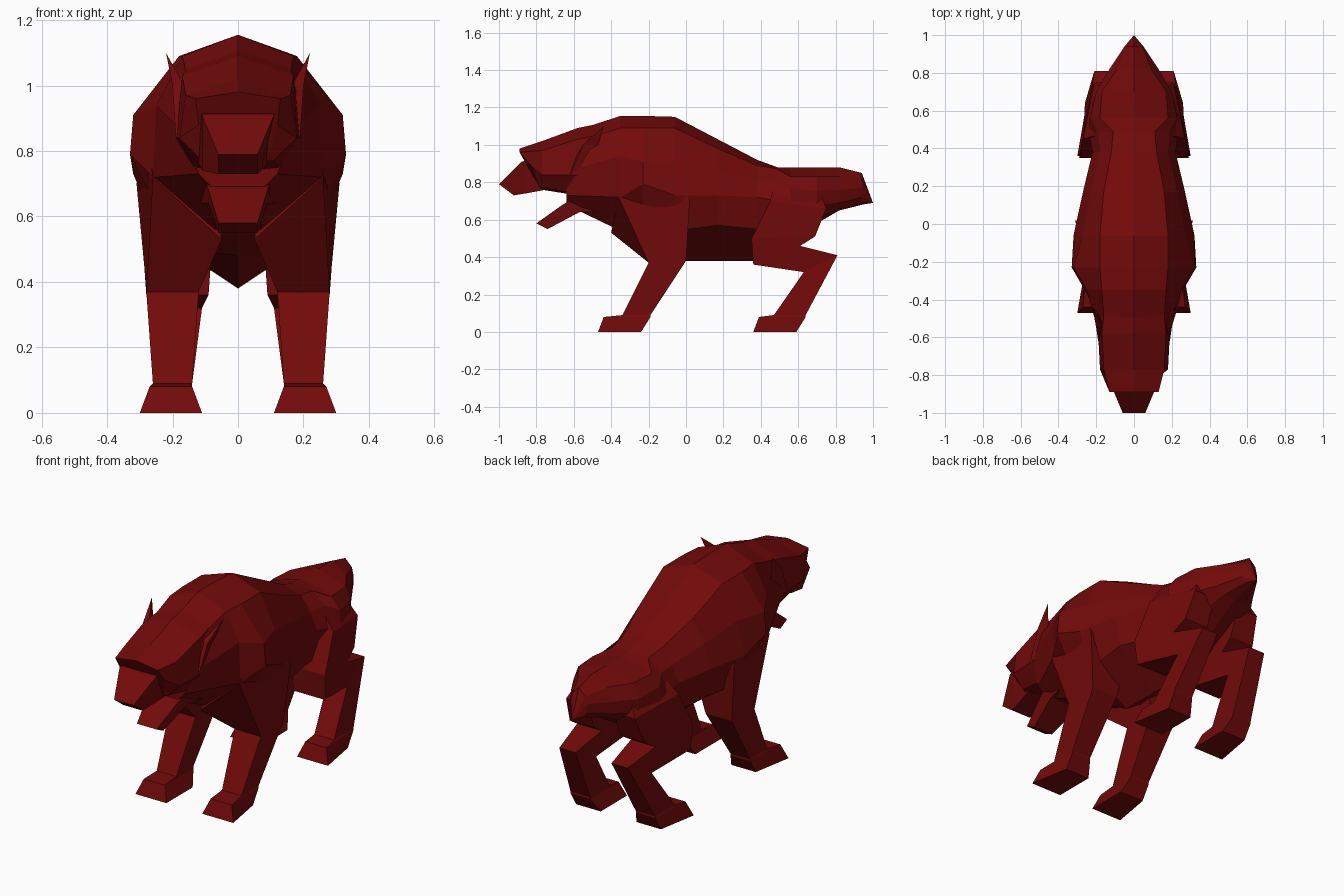
import bpy
import bmesh
from mathutils import Vector

default_cube = bpy.data.objects.get("Cube")
if default_cube:
    bpy.data.objects.remove(default_cube, do_unlink=True)

UNIT = 0.01  # all measurements below are in hundredths

red_hide = bpy.data.materials.new("dark_red_hide")
red_hide.use_nodes = True
red_hide.diffuse_color = (0.17, 0.003, 0.003, 1)
principled = red_hide.node_tree.nodes["Principled BSDF"]
principled.inputs["Base Color"].default_value = red_hide.diffuse_color
principled.inputs["Roughness"].default_value = 0.9


def loft(name, rings, mirrored=False):
    """Skin a run of equal closed rings, cap both ends, shade flat."""
    bm = bmesh.new()
    loops = [[bm.verts.new(Vector(point) * UNIT) for point in ring] for ring in rings]
    for first, second in zip(loops, loops[1:]):
        for i in range(len(first)):
            # index i - 1 wraps around, which closes the ring
            bm.faces.new((first[i - 1], first[i], second[i], second[i - 1]))
    bm.faces.new(loops[0])
    bm.faces.new(loops[-1])
    bmesh.ops.remove_doubles(bm, verts=bm.verts, dist=UNIT * UNIT)
    bmesh.ops.recalc_face_normals(bm, faces=bm.faces)
    mesh = bpy.data.meshes.new(name)
    bm.to_mesh(mesh)
    bm.free()
    mesh.materials.append(red_hide)
    part = bpy.data.objects.new(name, mesh)
    bpy.context.collection.objects.link(part)
    if mirrored:
        part.modifiers.new("other_side", "MIRROR").use_axis[0] = True
    return part


def mirrored_ring(half):
    """Close a half ring that runs from top to bottom on the left side."""
    return half + [(-x, y, z) for x, y, z in reversed(half)]


def upright(y, top, bottom, *side):
    """Symmetric ring standing at one y, with its ridge and keel heights."""
    return mirrored_ring([(0, y, top)] + [(x, y, z) for x, z in side] + [(0, y, bottom)])


def slab(front, back, inner, outer, back_outer=None):
    """Four-cornered limb ring from two side-on points and an x range."""
    rear = outer if back_outer is None else back_outer
    return [(inner, *front), (outer, *front), (rear, *back), (inner, *back)]


def foot(toe, ankle_front, ankle_back, heel):
    """Ankle, top of the paw and sole flared towards the toes."""
    return [
        slab((ankle_front, 9), (ankle_back, 9), 14, 26),
        slab((toe + 3, 8), (ankle_back, 8), 14, 27, 26),
        slab((toe, 0), (heel, 0), 11, 30, 26),
    ]


# Torso, from the neck to the pointed tail
loft("torso", [
    upright(-64, 106, 68, (15, 100), (17, 86), (12, 73), (7, 68)),
    upright(-35, 115.5, 54, (17, 109), (25, 94), (26, 72), (7, 54)),
    upright(-23, 115.5, 48, (18, 109), (32, 91), (33, 79), (18, 50)),
    upright(-6, 115, 38, (18, 109), (27, 91), (32, 73), (24, 54)),
    upright(17, 103, 38, (16, 98), (23, 86), (27, 73), (24, 57)),
    upright(38, 92, 38, (12, 89), (18, 81), (22, 72), (19, 55)),
    upright(49, 88, 44, (11, 87), (19, 81), (24, 70), (16, 52)),
    upright(56, 88, 50, (18, 83), (23, 77), (24, 68), (14, 54)),
    upright(70, 88, 58, (17, 83), (20, 75), (20, 67), (11, 60)),
    upright(82, 88, 65, (9, 83), (13, 76), (12, 69), (7, 66)),
    upright(94, 85, 68, (4, 81), (5, 77), (5, 72), (3, 69)),
    [(0, 100, 69)] * len(upright(0, 0, 0, *[(0, 0)] * 4)),
])

# Head with a heavy brow
loft("head", [
    upright(-38, 113, 70, (15, 107), (18, 86), (12, 72)),
    upright(-58, 109, 73, (17, 103), (19, 84), (13, 74)),
    upright(-77, 102, 76, (16, 97), (18, 84), (11, 77)),
    mirrored_ring([(0, -89, 98), (13, -89, 96), (12, -82, 88), (9, -78, 77), (0, -78, 76)]),
])

# Sloping muzzle, its root set inside the head
loft("muzzle", [
    slab((-75, 94), (-75, 76), -12, 12, 9),
    slab((-88, 91), (-86, 74), -11, 11, 7),
    slab((-100, 79), (-92, 73), -6, 6),
])

# Open lower jaw
loft("lower_jaw", [
    slab((-50, 77), (-44, 64), -12, 12),
    slab((-66, 68), (-57, 64), -9, 9),
    slab((-80, 58), (-74, 55), -6, 6),
])

# Swept-back pointed ears rising from the cheeks
loft("ears", [
    [(15, -63, 87), (19, -62, 84), (17, -52, 84)],
    [(17, -54, 101), (20, -55, 100), (19, -47, 100)],
    [(22, -44, 110)] * 3,
], mirrored=True)

# Front legs, with the shoulder corner raised on the outside
loft("front_legs", [
    slab((-27, 86), (-6, 86), 10, 28),
    [(5, -40, 53), (26, -36, 72), (31, 2, 70), (8, 1, 53)],
    slab((-20, 37), (0, 38), 12, 28),
] + foot(-47, -34, -19, -24), mirrored=True)

# Hind legs, folding back at the hock
loft("hind_legs", [
    slab((49, 85), (69, 82), 5, 13),
    slab((45, 70), (75, 66), 8, 27, 21),
    slab((35, 50), (69, 51), 8, 29, 23),
    slab((36, 36), (61, 46), 9, 28, 24),
    slab((63, 32), (81, 41), 11, 23, 21),
] + foot(36, 47, 64, 59), mirrored=True)
